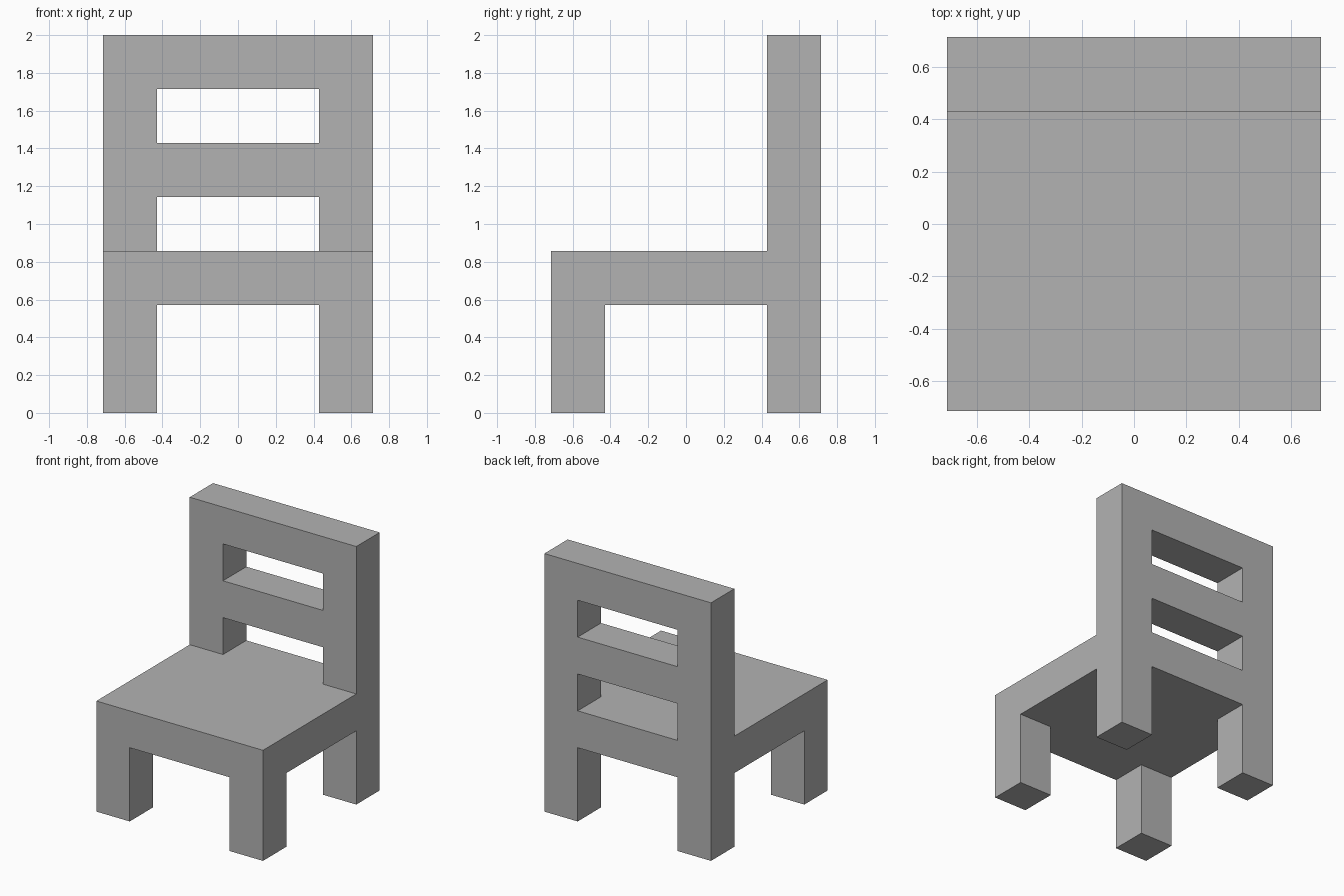
import bpy
import bmesh
from mathutils import Vector

cube = bpy.data.objects.get("Cube")
if cube:
    bpy.data.objects.remove(cube, do_unlink=True)

U = 2 / 7            # thickness of every leg, rail and of the seat
HALF = 2.5 * U       # half the width and depth
INNER = HALF - U     # inner side of the legs
MID = HALF - U / 2   # centre line of the legs

bm = bmesh.new()


def face_at(x, y, z):
    """Face whose centre lies at the given point."""
    p = Vector((x, y, z))
    return min(bm.faces, key=lambda f: (f.calc_center_median() - p).length)


def pull(face, dz):
    """Extrude one face straight up or down."""
    new = bmesh.ops.extrude_face_region(bm, geom=[face])["geom"]
    verts = [v for v in new if isinstance(v, bmesh.types.BMVert)]
    bmesh.ops.translate(bm, verts=verts, vec=(0, 0, dz))
    if face.is_valid:
        bmesh.ops.delete(bm, geom=[face], context="FACES_ONLY")


# Seat slab, cut along the inner lines of the legs
bmesh.ops.create_cube(bm, size=1)
for v in bm.verts:
    v.co = (v.co.x * 2 * HALF, v.co.y * 2 * HALF, v.co.z * U + 2.5 * U)
for axis in (Vector((1, 0, 0)), Vector((0, 1, 0))):
    for side in (-1, 1):
        geom = bm.verts[:] + bm.edges[:] + bm.faces[:]
        bmesh.ops.bisect_plane(bm, geom=geom, dist=1e-5,
                               plane_co=axis * INNER * side, plane_no=axis)

# Legs
for sx in (-1, 1):
    for sy in (-1, 1):
        pull(face_at(sx * MID, sy * MID, 2 * U), -2 * U)

# Back posts, raised in four equal steps
for sx in (-1, 1):
    for step in range(4):
        pull(face_at(sx * MID, MID, (3 + step) * U), U)

# Back rails, bridged between the posts at the second and fourth steps
for z in (4.5 * U, 6.5 * U):
    ends = [face_at(sx * INNER, MID, z) for sx in (-1, 1)]
    edges = [e for f in ends for e in f.edges]
    bmesh.ops.delete(bm, geom=ends, context="FACES_ONLY")
    bmesh.ops.bridge_loops(bm, edges=edges)

bmesh.ops.recalc_face_normals(bm, faces=bm.faces[:])
mesh = bpy.data.meshes.new("chair")
bm.to_mesh(mesh)
bm.free()

# Plain grey finish
grey = bpy.data.materials.new("grey")
grey.use_nodes = True
colour = (0.45, 0.45, 0.45, 1)
grey.diffuse_color = colour
grey.node_tree.nodes["Principled BSDF"].inputs["Base Color"].default_value = colour
mesh.materials.append(grey)

chair = bpy.data.objects.new("chair", mesh)
bpy.context.collection.objects.link(chair)
